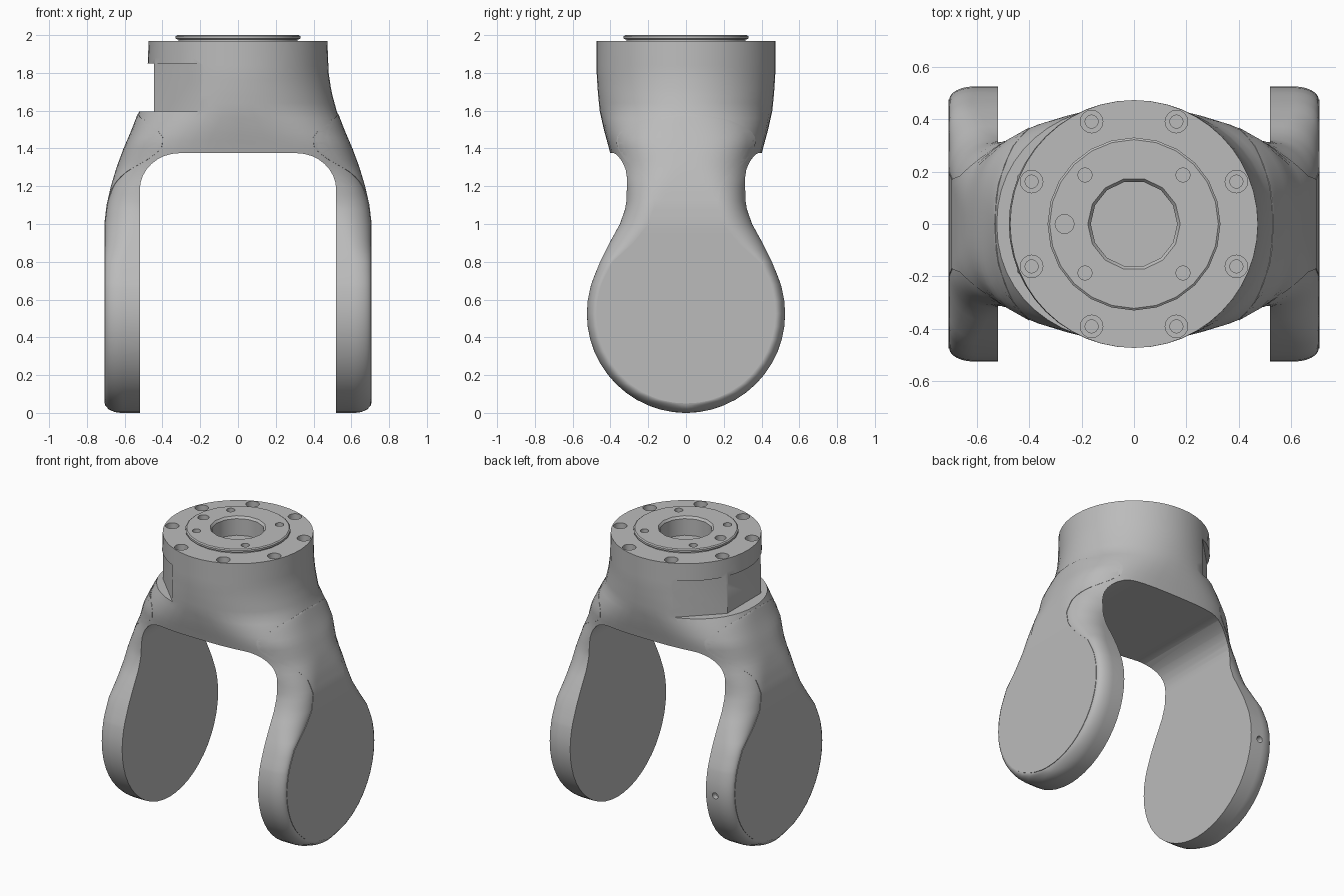
import bpy, bmesh
from math import sin, cos, pi, sqrt
from mathutils import Matrix, Vector

if "Cube" in bpy.data.objects:
    bpy.data.objects.remove(bpy.data.objects["Cube"], do_unlink=True)

grey = bpy.data.materials.new("satin_grey")
grey.use_nodes = True
grey.diffuse_color = (0.5, 0.5, 0.5, 1)
grey.node_tree.nodes["Principled BSDF"].inputs["Base Color"].default_value = (0.5, 0.5, 0.5, 1)

# Profiles against height
OUTER = [(.05, .705), (1, .705), (1.1, .693), (1.2, .67), (1.3, .64), (1.4, .603), (1.5, .56),
         (1.6, .522), (1.7, .495), (1.8, .48), (1.97, .473)]
WIDTH = [(.74, .479), (.8, .455), (.9, .405), (1, .35), (1.1, .315), (1.2, .325), (1.3, .385),
         (1.38, .402), (1.5, .435), (1.6, .457), (1.7, .467), (1.8, .473)]
PANEL = [(.7, .442), (.8, .39), (.9, .28), (1, .2), (1.1, .17), (1.2, .185), (1.27, .24),
         (1.33, .315), (1.39, .36), (1.45, .372), (1.5, .34), (1.55, .23), (1.575, .1), (1.582, 0)]
CORNER = [(.8, .61), (1.1, .52), (1.2, .4), (1.3, 0)]
POWER = [(1.1, 2), (1.3, 3), (1.43, 3), (1.6, 2.1), (1.75, 2)]


def lerp(table, z):
    if z <= table[0][0]:
        return table[0][1]
    for (a, u), (b, v) in zip(table, table[1:]):
        if z <= b:
            return u + (v - u) * (z - a) / (b - a)
    return table[-1][1]


def disc(r, z):
    return sqrt(max(0, r * r - (z - .525) ** 2))


def panel_width(z):
    return disc(.475, z) if z < .7 else lerp(PANEL, z)


def section(z):
    """Outer x, corner start x, half width, flat half width and roundness at a height."""
    w = disc(.525, z) if z < .74 else lerp(WIDTH, z)
    x = lerp(OUTER, z)
    if z < .05:
        x = .615 + .09 * sqrt(1 - ((.05 - z) / .05) ** 2)
    flat = panel_width(z) * min(1, max(0, (1.3 - z) / .2))
    return x, lerp(CORNER, z), w, flat, lerp(POWER, z)


def make(name, bm):
    bmesh.ops.remove_doubles(bm, verts=bm.verts, dist=1e-5)
    bmesh.ops.recalc_face_normals(bm, faces=bm.faces)
    mesh = bpy.data.meshes.new(name)
    bm.to_mesh(mesh)
    bm.free()
    mesh.materials.append(grey)
    ob = bpy.data.objects.new(name, mesh)
    bpy.context.collection.objects.link(ob)
    return ob


def loft(name, rings):
    bm = bmesh.new()
    rows = [[bm.verts.new(p) for p in ring] for ring in rings]
    n = len(rows[0])
    for a, b in zip(rows, rows[1:]):
        for i in range(n):
            j = (i + 1) % n
            bm.faces.new((a[i], a[j], b[j], b[i]))
    bm.faces.new(rows[0])
    bm.faces.new(rows[-1])
    return make(name, bm)


def lathe(name, profile, sides, at=(0, 0, 0), turn=None):
    m = Matrix.Translation(at) @ (turn or Matrix())
    return loft(name, [[m @ Vector((r * cos(2 * pi * i / sides), r * sin(2 * pi * i / sides), z))
                        for i in range(sides)] for r, z in profile])


def prism(name, points, axis, lo, hi):
    def place(p, h):
        return (p[0], h, p[1]) if axis == "y" else (p[0], p[1], h)
    return loft(name, [[place(p, h) for p in points] for h in (lo, hi)])


def activate(ob):
    bpy.ops.object.select_all(action="DESELECT")
    ob.select_set(True)
    bpy.context.view_layer.objects.active = ob


def combine(target, tool, operation="DIFFERENCE"):
    activate(target)
    mod = target.modifiers.new("combine", "BOOLEAN")
    mod.operation, mod.object, mod.solver = operation, tool, "EXACT"
    bpy.ops.object.modifier_apply(modifier=mod.name)
    bpy.data.objects.remove(tool, do_unlink=True)


# Yoke body: stacked rounded sections
STEPS = 12
heights = [.525 - .525 * cos(pi * i / 24) for i in range(15)]
heights[0] = .0002
heights += [.68 + .04 * i for i in range(32)] + [1.97]
rings = []
for z in heights:
    x, x0, w, flat, n = section(z)
    quad = []
    for i in range(STEPS + 1):
        t = pi / 2 * i / STEPS
        s, c = sin(t) ** (2 / n), max(0, cos(t)) ** (2 / n)
        quad.append((min(x0, x) + (x - min(x0, x)) * s, flat + (w - flat) * c))
    back = quad[::-1]
    rings.append([(a, b, z) for a, b in quad] + [(a, -b, z) for a, b in back]
                 + [(-a, -b, z) for a, b in quad] + [(-a, b, z) for a, b in back])
yoke = loft("yoke", rings)

# Opening between the arms, with rounded shoulders
arch = [(.31 + .21 * cos(pi / 2 * i / 8), 1.18 + .195 * sin(pi / 2 * i / 8)) for i in range(9)]
arch = [(.52, -.2)] + arch
combine(yoke, prism("opening", arch + [(-x, z) for x, z in arch[::-1]], "y", -1, 1))

# Faceted pocket on one side of the collar
half = [(-.445, .184), (-.184, .445), (-.184, .7), (-.8, .7)]
combine(yoke, prism("pocket", half + [(x, -y) for x, y in half[::-1]], "z", 1.595, 1.85))

# Raised ring on the top flange
combine(yoke, lathe("ring", [(.316, 1.95), (.316, 1.976), (.33, 1.981), (.33, 1.994), (.322, 2)], 24), "UNION")

# Bore and flange holes
combine(yoke, lathe("bore", [(.165, 1.87), (.165, 1.985), (.178, 2.002), (.178, 2.1)], 14))
for i in range(8):
    a = pi / 8 + i * pi / 4
    combine(yoke, lathe("bolt_hole", [(.025, 1.86), (.025, 1.93), (.043, 1.93), (.043, 2.1)], 16,
                        (.423 * cos(a), .423 * sin(a), 0)))
for sx in (-1, 1):
    for sy in (-1, 1):
        combine(yoke, lathe("screw_hole", [(.027, 1.92), (.027, 2.1)], 16, (sx * .187, sy * .187, 0)))
combine(yoke, lathe("pin_hole", [(.036, 1.93), (.036, 2.1)], 16, (-.265, 0, 0)))

# Small port on the rear edge of one arm
combine(yoke, lathe("port", [(.022, -.04), (.022, .1)], 12, (-.59, .525, .5),
                    Matrix.Rotation(-pi / 2, 4, "X")))

# Arm cover panels that follow the outer surface
top, low, lift = 1.582, .05, .003
levels = [.525 - .475 * cos(pi * i / 24) for i in range(15)] + [.68 + .03 * i for i in range(30)]
levels += [1.565, 1.575, top]
bm = bmesh.new()
rows = []
for z in levels:
    x, x0, w, flat, n = section(z)
    row = []
    for i in range(17):
        y = panel_width(z) * (i / 8 - 1)
        k = min(1, max(0, (abs(y) - flat) / (w - flat)))
        row.append(bm.verts.new((x0 + (x - x0) * (1 - k ** n) ** (1 / n) + lift, y, z)))
    rows.append(row)
for a, b in zip(rows, rows[1:]):
    for i in range(16):
        bm.faces.new((a[i], a[i + 1], b[i + 1], b[i]))
panels = make("arm_panels", bm)
solid = panels.modifiers.new("thickness", "SOLIDIFY")
solid.thickness, solid.offset = .007, -1
panels.modifiers.new("both_sides", "MIRROR")
activate(panels)
for name in ("thickness", "both_sides"):
    bpy.ops.object.modifier_apply(modifier=name)

for ob in (yoke, panels):
    activate(ob)
    bpy.ops.object.shade_smooth_by_angle(angle=.6)
